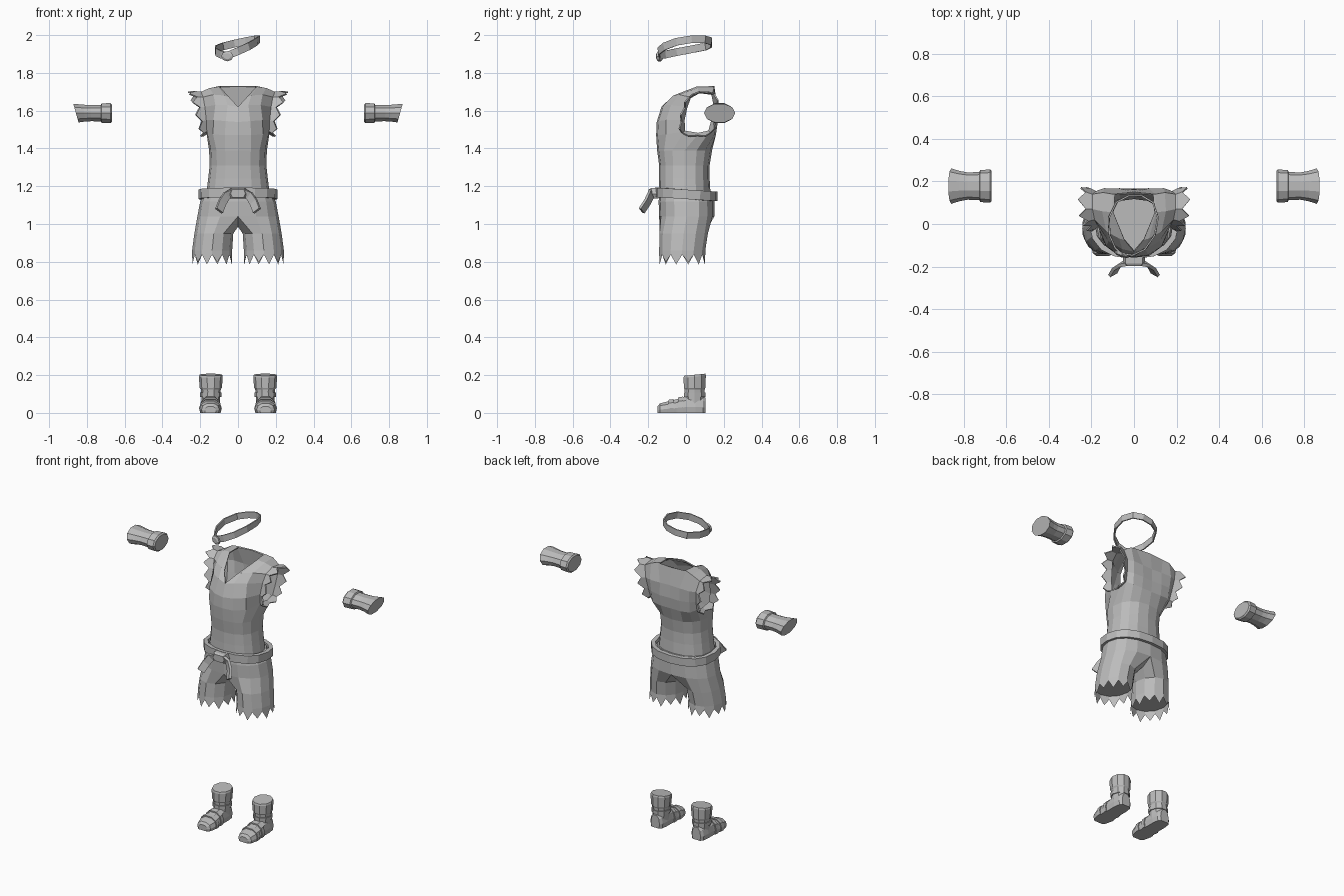
import bpy, math
from mathutils import Vector

if "Cube" in bpy.data.objects:
    bpy.data.objects.remove(bpy.data.objects["Cube"])

grey = bpy.data.materials.new("cloth_grey")
grey.diffuse_color = (0.5, 0.5, 0.5, 1)
grey.use_nodes = True
grey.node_tree.nodes["Principled BSDF"].inputs["Base Color"].default_value = grey.diffuse_color


def make(name, verts, faces, mirror=False, thick=0.0):
    me = bpy.data.meshes.new(name)
    me.from_pydata([tuple(v) for v in verts], [], faces)
    ob = bpy.data.objects.new(name, me)
    bpy.context.collection.objects.link(ob)
    me.materials.append(grey)
    bpy.context.view_layer.objects.active = ob
    bpy.ops.object.mode_set(mode='EDIT')
    bpy.ops.mesh.select_all(action='SELECT')
    bpy.ops.mesh.remove_doubles(threshold=0.0005)
    bpy.ops.mesh.normals_make_consistent(inside=False)
    bpy.ops.object.mode_set(mode='OBJECT')
    if mirror:
        m = ob.modifiers.new("mirror", 'MIRROR')
        m.merge_threshold = 0.002
    if thick:
        s = ob.modifiers.new("thickness", 'SOLIDIFY')
        s.thickness = thick
    return ob


def loft(rings, closed=True, caps=(True, True), loop=False):
    n, verts, faces = len(rings[0]), [v for r in rings for v in r], []
    for k in range(len(rings) if loop else len(rings) - 1):
        a, b = k * n, (k + 1) % len(rings) * n
        for i in range(n if closed else n - 1):
            j = (i + 1) % n
            faces.append((a + i, a + j, b + j, b + i))
    if not loop and caps[0]:
        faces.append(tuple(range(n)))
    if not loop and caps[1]:
        faces.append(tuple(range(len(verts) - n, len(verts))))
    return verts, faces


def half_ring(z, rx, front, back, tilt=0.0):
    """Nine points from front centre round the +x side to back centre."""
    cy, ry = (front + back) / 2, (back - front) / 2
    pts = []
    for i in range(9):
        a = math.pi * i / 8
        s, c = math.sin(a), -math.cos(a)
        x = rx * s ** 0.85 if 0 < i < 8 else 0
        y = cy + ry * math.copysign(abs(c) ** 0.85, c)
        pts.append((x, y, z + tilt * y))
    return pts


# Tunic body: lower rings, then front, shoulder and back panels round the armhole
low = [half_ring(*r) for r in ((1.16, .168, -.145, .13), (1.24, .158, -.142, .125),
                               (1.31, .15, -.142, .125), (1.39, .153, -.153, .138))]
top_ring = [(0, -.158, 1.47), (.07, -.15, 1.47), (.132, -.105, 1.475), (.165, -.01, 1.49),
            (.166, .065, 1.475), (.165, .125, 1.49), (.132, .152, 1.475), (.07, .158, 1.47), (0, .158, 1.47)]
verts, faces = loft(low + [top_ring], closed=False, caps=(False, False))
panel = [top_ring[:4],
         [(0, -.155, 1.54), (.065, -.146, 1.545), (.13, -.105, 1.55), (.168, -.015, 1.55)],
         [(0, -.13, 1.62), (.055, -.118, 1.63), (.12, -.08, 1.63), (.175, 0, 1.62)],
         [(.045, -.075, 1.67), (.07, -.068, 1.68), (.13, -.035, 1.685), (.185, .02, 1.672)],
         [(.095, .05, 1.725), (.105, .055, 1.727), (.15, .06, 1.72), (.195, .07, 1.70)],
         [(.09, .135, 1.73), (.1, .14, 1.73), (.145, .148, 1.72), (.195, .14, 1.69)]]
back = [[(0, .15, 1.73), (.1, .14, 1.73), (.145, .148, 1.72), (.195, .14, 1.69)],
        [(0, .162, 1.62), (.07, .166, 1.62), (.14, .168, 1.62), (.178, .155, 1.62)],
        [(0, .165, 1.54), (.07, .168, 1.54), (.135, .16, 1.545), (.17, .142, 1.55)],
        list(reversed(top_ring[5:]))]
for p in (panel, back):
    v, f = loft(p, closed=False, caps=(False, False))
    faces += [tuple(i + len(verts) for i in q) for q in f]
    verts += v

# Ragged sleeves: flare out from the armhole and end in points
hole = [r[3] for r in panel] + [r[3] for r in back[1:]] + [top_ring[4]]
hole = [Vector(p) for p in hole]
centre = Vector((.175, .07, 1.58))


def flare(p, amount):
    t = max(0, min(1, (p.z - 1.47) / .22))
    d = Vector((.026 + .036 * t, 0, .012 - .04 * t))
    r = p - centre
    return p + d * amount + Vector((0, r.y, r.z)) * .3 * amount


for i, p in enumerate(hole):
    q = hole[(i + 1) % len(hole)]
    base = len(verts)
    verts += [p, q, flare(q, .5), flare((p + q) / 2, 1.1), flare(p, .5)]
    faces.append(tuple(range(base, base + 5)))
make("tunic", verts, faces, mirror=True, thick=.008)

# Shorts: hips, then one leg tube, mirrored
hips = [half_ring(*r) for r in ((1.17, .175, -.14, .135), (1.12, .2, -.145, .15),
                                (1.04, .215, -.142, .15))]
verts, faces = loft(hips, closed=False, caps=(True, False))


def leg(z, cx, cy, rx, ry):
    return [(cx + rx * math.sin(math.radians(30 * i - 30)),
             cy - ry * math.cos(math.radians(30 * i - 30)), z) for i in range(12)]


crotch = hips[-1] + [(0, .085, 1.0), (0, 0, .985), (0, -.085, 1.02)]
hem = leg(.86, .137, -.02, .106, .122)
v, f = loft([crotch, leg(.95, .128, -.012, .103, .128), hem], caps=(False, True))
faces += [tuple(i + len(verts) for i in q) for q in f]
verts += v
for i in range(12):
    p, q = Vector(hem[i]), Vector(hem[(i + 1) % 12])
    m = (p + q) / 2
    out = Vector((m.x - .137, m.y + .02, 0)) * .05
    base = len(verts)
    drop = Vector((0, 0, -.022))
    verts += [p, q, q + drop, m + out + Vector((0, 0, -.062 - .012 * (i % 2))), p + drop]
    faces.append(tuple(range(base, base + 5)))
make("ragged_shorts", verts, faces, mirror=True)


def band(name, path, width, thick, closed=True, mirror=False, up=None):
    """Rectangular strip swept along a path."""
    path, rings = [Vector(p) for p in path], []
    n = len(path)
    for i, p in enumerate(path):
        a = path[i - 1] if closed or i else p
        b = path[(i + 1) % n] if closed or i < n - 1 else p
        t = (b - a).normalized()
        side = t.cross(Vector(up or (0, 0, 1))).normalized()
        w = side.cross(t).normalized()
        rings.append([p + side * thick / 2 * s + w * width / 2 * h
                      for s, h in ((1, 1), (1, -1), (-1, -1), (-1, 1))])
    return make(name, *loft(rings, loop=closed), mirror=mirror)


# Belt with knot and two hanging tails
half = half_ring(1.157, .196, -.15, .155, -.07)
band("belt", half + [(-x, y, z) for x, y, z in reversed(half[1:-1])], .05, .026)
knot = [[(x * s, y, 1.16 + z * s) for x, z in ((-.04, -.026), (.04, -.026), (.052, 0), (.04, .03),
                                                (-.04, .03), (-.052, 0))]
        for y, s in ((-.145, 1), (-.185, 1), (-.198, .75))]
make("belt_knot", *loft(knot))
band("belt_tail", [(.025, -.18, 1.165), (.06, -.188, 1.15), (.083, -.205, 1.115), (.1, -.235, 1.07)],
     .045, .016, closed=False, mirror=True, up=(.75, -.45, .5))

# Tilted head strap with a small round patch
strap = [(-.055, -.14, 1.892), (0, -.145, 1.915), (.055, -.115, 1.94), (.098, -.05, 1.965),
         (.112, .03, 1.978), (.09, .1, 1.977), (.04, .132, 1.968), (-.02, .134, 1.955),
         (-.08, .105, 1.94), (-.118, .03, 1.925), (-.115, -.05, 1.91), (-.09, -.11, 1.897)]
band("head_strap", strap, .04, .008)
patch = [[(-.057 + .033 * s * math.cos(a * math.pi / 4), y - .3 * (.033 * s * math.cos(a * math.pi / 4)),
           1.888 + .027 * s * math.sin(a * math.pi / 4)) for a in range(8)]
         for y, s in ((-.132, 1), (-.147, 1), (-.154, .6))]
make("head_patch", *loft(patch))

# Wrist guards: flared, with a slanted outer end
rings = []
for x, ry, rz, slant in ((.668, .07, .048, 0), (.676, .078, .056, 0), (.722, .075, .054, 0),
                         (.726, .066, .046, 0), (.78, .064, .045, .05), (.815, .07, .047, .12),
                         (.858, .083, .052, .28)):
    ring = []
    for i in range(10):
        a = 2 * math.pi * i / 10
        dz = rz * math.sin(a)
        ring.append((x + slant * dz, .178 + ry * math.cos(a), 1.587 + dz))
    rings.append(ring)
make("wrist_guard", *loft(rings), mirror=True)


# Boots: shaft with a wide cuff, foot and straps
def oval(z, rx, ry, cy=.046, tilt=0.0):
    return [(.144 + rx * math.cos(math.pi * i / 5), cy + ry * math.sin(math.pi * i / 5),
             z + tilt * ry * math.sin(math.pi * i / 5)) for i in range(10)]


def arch(y, w, h, z0=0.0, lean=0.0):
    return [(.146 + w * x, y + lean * z * h, z0 + h * z) for x, z in
            ((-.9, 0), (-1, .35), (-.85, .75), (-.4, 1), (.4, 1), (.85, .75), (1, .35), (.9, 0))]


make("boot_shaft", *loft([oval(.03, .047, .052), oval(.085, .05, .054), oval(.125, .053, .056),
                          oval(.133, .059, .06), oval(.192, .063, .062, tilt=.1),
                          oval(.202, .06, .059, tilt=.1)]), mirror=True)
foot = [(-.15, .03, .035), (-.138, .047, .05), (-.1, .057, .06), (-.05, .054, .072),
        (0, .05, .088), (.05, .05, .09), (.09, .044, .085), (.104, .03, .08)]
make("boot_foot", *loft([arch(*r) for r in foot]), mirror=True)
for name, y, w, h in (("toe_strap", -.08, .06, .073), ("instep_strap", -.03, .057, .086)):
    make(name, *loft([arch(y - .013, w, h - .004), arch(y + .013, w, h)]), mirror=True)
make("ankle_strap", *loft([oval(.085, .056, .059), oval(.108, .057, .06)]), mirror=True)
